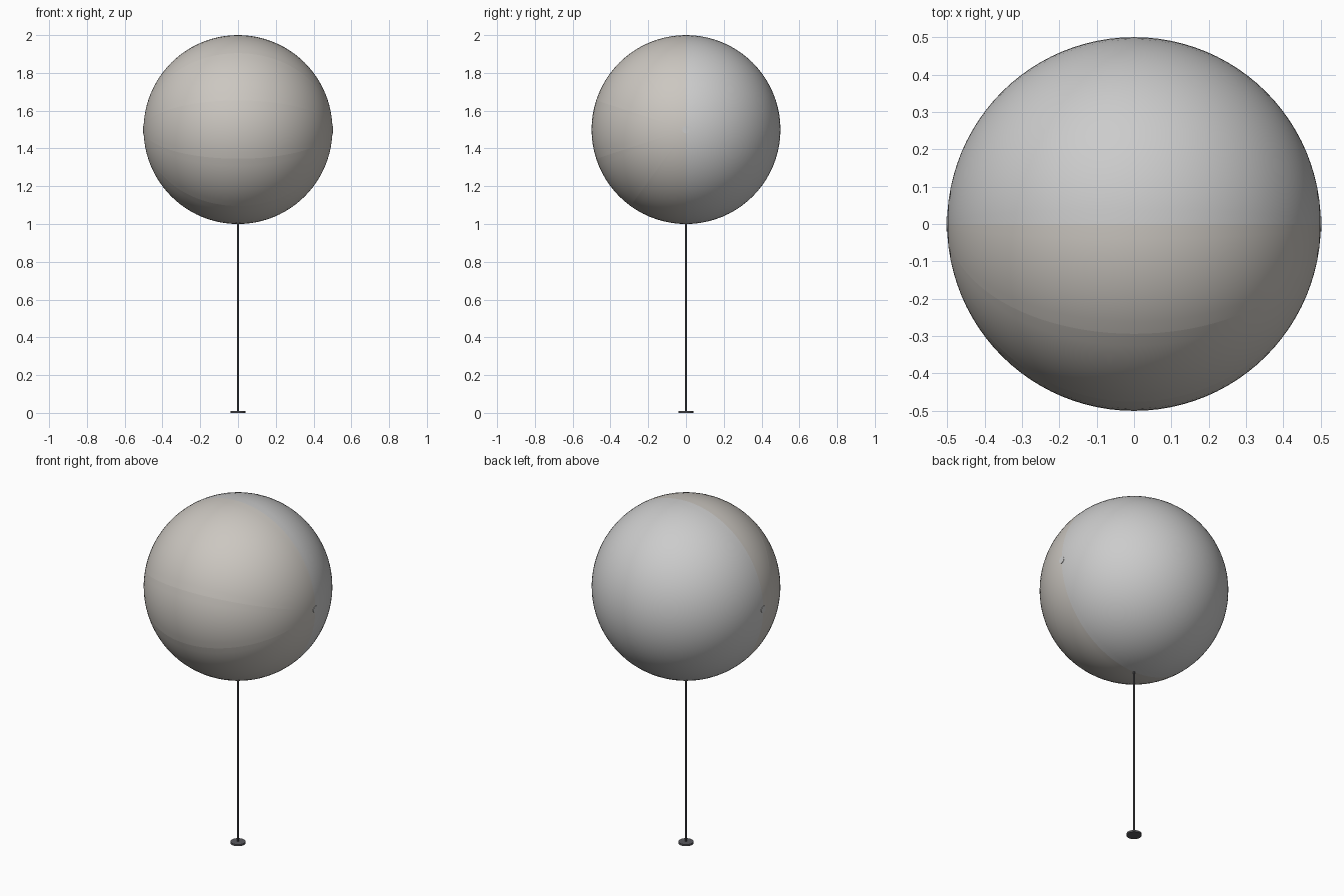
import bpy, bmesh, math

if "Cube" in bpy.data.objects:
    bpy.data.objects.remove(bpy.data.objects["Cube"])

R, CZ = 0.5, 1.5
SEG = 48  # steps from one side pivot to the other


def material(name, rgb):
    m = bpy.data.materials.new(name)
    m.diffuse_color = (*rgb, 1)
    m.use_nodes = True
    m.node_tree.nodes["Principled BSDF"].inputs["Base Color"].default_value = m.diffuse_color
    return m


def gore(name, start, end, steps, mat=None, radius=R):
    """Slice of a sphere about the x axis; angle 0 is up, 90 is front."""
    bm = bmesh.new()
    rows = []
    poles = [bm.verts.new((s * radius, 0, CZ)) for s in (-1, 1)]
    for j in range(steps + 1):
        a = math.radians(start + (end - start) * j / steps)
        row = [poles[0]]
        for i in range(1, SEG):
            t = math.pi * i / SEG
            r = radius * math.sin(t)
            row.append(bm.verts.new((-radius * math.cos(t), -r * math.sin(a),
                                     CZ + r * math.cos(a))))
        rows.append(row + [poles[1]])
    for r0, r1 in zip(rows, rows[1:]):
        for i in range(SEG):
            quad = [r0[i], r1[i], r1[i + 1], r0[i + 1]]
            f = bm.faces.new(list(dict.fromkeys(quad)))
            f.smooth = True
    bm.normal_update()
    if sum(f.normal.dot(f.calc_center_median() - poles[0].co.lerp(poles[1].co, 0.5))
           for f in bm.faces) < 0:
        bmesh.ops.reverse_faces(bm, faces=bm.faces[:])
    me = bpy.data.meshes.new(name)
    bm.to_mesh(me)
    bm.free()
    ob = bpy.data.objects.new(name, me)
    bpy.context.collection.objects.link(ob)
    if mat:
        me.materials.append(mat)


def cylinder(name, radius, depth, loc, mat=None, rot=(0, 0, 0), sides=32):
    bpy.ops.mesh.primitive_cylinder_add(vertices=sides, radius=radius, depth=depth,
                                        location=loc, rotation=rot)
    ob = bpy.context.object
    ob.name = name
    bpy.ops.object.shade_smooth_by_angle()
    if mat:
        ob.data.materials.append(mat)


shade = material("warm_grey", (0.6, 0.57, 0.53))
dark = material("dark_metal", (0.1, 0.1, 0.11))

# Back half of the globe
gore("back_shell", 180, 360, 40)

# Five folding front panels sharing the side pivots
for k in range(5):
    gore(f"front_panel_{k + 1}", k * 36, (k + 1) * 36, 8, shade)

# Pivot pins on both sides
for side, s in (("left", -1), ("right", 1)):
    cylinder(f"pivot_pin_{side}", 0.02, 0.03, (s * 0.487, 0, CZ),
             rot=(0, math.pi / 2, 0), sides=16)

# Thin pole and small foot
cylinder("pole", 0.005, 1.01, (0, 0, 0.505), dark, sides=16)
cylinder("foot", 0.04, 0.01, (0, 0, 0.005), dark)
